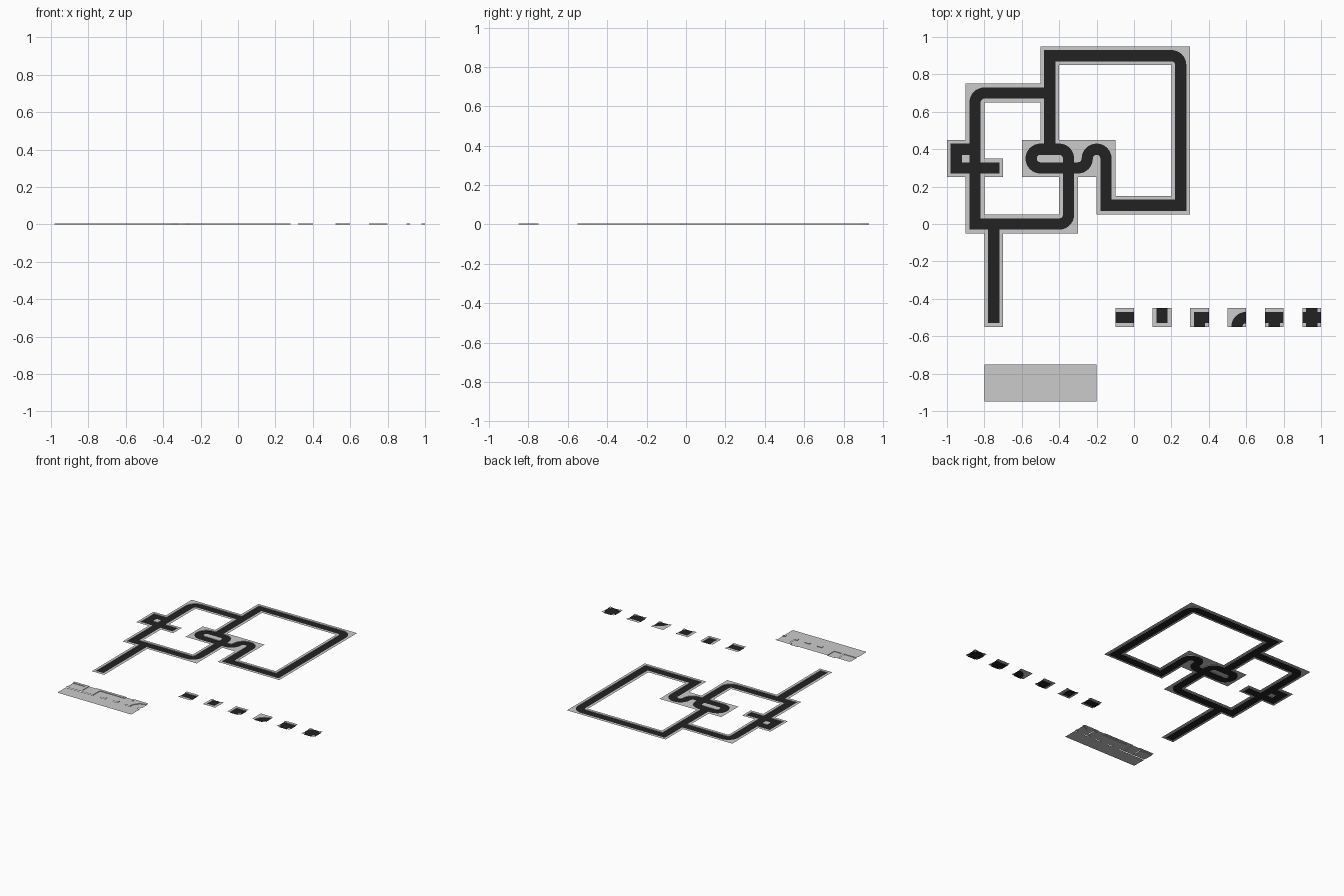
import bpy, bmesh, math
from mathutils import Vector

if "Cube" in bpy.data.objects:
    bpy.data.objects.remove(bpy.data.objects["Cube"])

T, HALF, ROAD, CURB = 0.1, 0.05, 0.03, 0.004   # tile size, half tile, half road width, curb height
CUTS = (-HALF, -ROAD, ROAD, HALF)
DIRS = {'R': (1, 0), 'L': (-1, 0), 'U': (0, 1), 'D': (0, -1)}

dark = bpy.data.materials.new("asphalt")
dark.diffuse_color = (0.016, 0.016, 0.016, 1)
dark.use_nodes = True
dark.node_tree.nodes["Principled BSDF"].inputs["Base Color"].default_value = dark.diffuse_color


def face(bm, pts, toward):
    f = bm.faces.new([bm.verts.new(p) for p in pts])
    f.normal_update()
    if f.normal.dot(Vector(toward)) < 0:
        f.normal_flip()


def flat(bm, pts, z):
    face(bm, [(x, y, z) for x, y in pts], (0, 0, 1))


def wall(bm, a, b, toward):
    face(bm, [(*a, 0), (*b, 0), (*b, CURB), (*a, CURB)], (*toward, 0))


def square_tile(road, walk, cx, cy, opens):
    """3 x 3 cells: corners and closed sides are raised walk, the rest is road."""
    openset = {DIRS[d] for d in opens} | {(0, 0)}
    for i in (-1, 0, 1):
        for j in (-1, 0, 1):
            x0, x1 = cx + CUTS[i + 1], cx + CUTS[i + 2]
            y0, y1 = cy + CUTS[j + 1], cy + CUTS[j + 2]
            quad = [(x0, y0), (x1, y0), (x1, y1), (x0, y1)]
            if (i, j) in openset:
                flat(road, quad, 0)
                continue
            flat(walk, quad, CURB)
            # curb face wherever a walk cell meets a road cell
            for k, d in enumerate(((0, -1), (1, 0), (0, 1), (-1, 0))):
                if (i + d[0], j + d[1]) in openset:
                    wall(walk, quad[k], quad[(k + 1) % 4], d)


def curve_tile(road, walk, cx, cy, opens, n=8):
    """Quarter bend around the corner lying between the two open sides."""
    sx = sum(DIRS[d][0] for d in opens)
    sy = sum(DIRS[d][1] for d in opens)
    ox, oy = cx + sx * HALF, cy + sy * HALF
    dirs = [(-sx * math.cos(k * math.pi / 2 / n), -sy * math.sin(k * math.pi / 2 / n))
            for k in range(n + 1)]

    def at(d, r):
        return (ox + d[0] * r, oy + d[1] * r)
    r_in, r_out = HALF - ROAD, HALF + ROAD
    for a, b in zip(dirs, dirs[1:]):
        ea, eb = (T / max(abs(d[0]), abs(d[1])) for d in (a, b))
        flat(road, [at(a, r_in), at(b, r_in), at(b, r_out), at(a, r_out)], 0)
        flat(walk, [at(a, r_out), at(b, r_out), at(b, eb), at(a, ea)], CURB)
        wall(walk, at(a, r_out), at(b, r_out), (-a[0], -a[1]))
        wall(walk, at(a, r_in), at(b, r_in), a)
    flat(walk, [(ox, oy)] + [at(d, r_in) for d in dirs], CURB)


def finish(bm, name, mat=None):
    bmesh.ops.remove_doubles(bm, verts=bm.verts, dist=1e-5)
    me = bpy.data.meshes.new(name)
    bm.to_mesh(me)
    bm.free()
    if mat:
        me.materials.append(mat)
    bpy.context.collection.objects.link(bpy.data.objects.new(name, me))


def build(name, tiles, mat):
    """tiles: list of (i, j, open sides, curved)"""
    road, walk = bmesh.new(), bmesh.new()
    for i, j, opens, curved in tiles:
        (curve_tile if curved else square_tile)(road, walk, (i + .5) * T, j * T, opens)
    finish(road, name + "_road", mat)
    finish(walk, name + "_sidewalk")


# street network: tile routes, from which each tile's open sides follow
routes = [
    [(-9, 0), (-9, 7), (-5, 7)],
    [(-5, 4), (-5, 9), (2, 9), (2, 1), (-2, 1), (-2, 4), (-3, 4), (-3, 3),
     (-6, 3), (-6, 4), (-4, 4), (-4, 0), (-9, 0)],
    [(-9, 4), (-10, 4), (-10, 3), (-8, 3)],
    [(-8, 0), (-8, -5)],
]
bends = {(2, 9), (-9, 7), (-4, 0), (-6, 3), (-6, 4), (-4, 4), (-3, 4), (-3, 3), (-2, 4)}
opposite = dict(zip("RLUD", "LRDU"))
network = {}
for route in routes:
    for (x, y), (x2, y2) in zip(route, route[1:]):
        step = ((x2 > x) - (x2 < x), (y2 > y) - (y2 < y))
        side = next(k for k, v in DIRS.items() if v == step)
        while (x, y) != (x2, y2):
            network.setdefault((x, y), set()).add(side)
            x, y = x + step[0], y + step[1]
            network.setdefault((x, y), set()).add(opposite[side])
build("street", [(i, j, o, (i, j) in bends) for (i, j), o in network.items()], dark)

# row of six sample tiles
kinds = [("LR", False), ("U", False), ("RD", False), ("RD", True), ("LRD", False), ("LRUD", False)]
build("sample", [(2 * k - 1, -5, o, c) for k, (o, c) in enumerate(kinds)], dark)

# uncoloured palette: a row of the tile kinds with the bend last, above a row of plain tiles
palette = kinds[:3] + kinds[4:] + kinds[3:4]
build("palette", [(k - 8, -8, o, c) for k, (o, c) in enumerate(palette)], None)
plain = bmesh.new()
for k in range(6):
    x, y = -0.8 + k * T, -0.95
    flat(plain, [(x, y), (x + T, y), (x + T, y + T), (x, y + T)], 0)
finish(plain, "plain_tiles")
